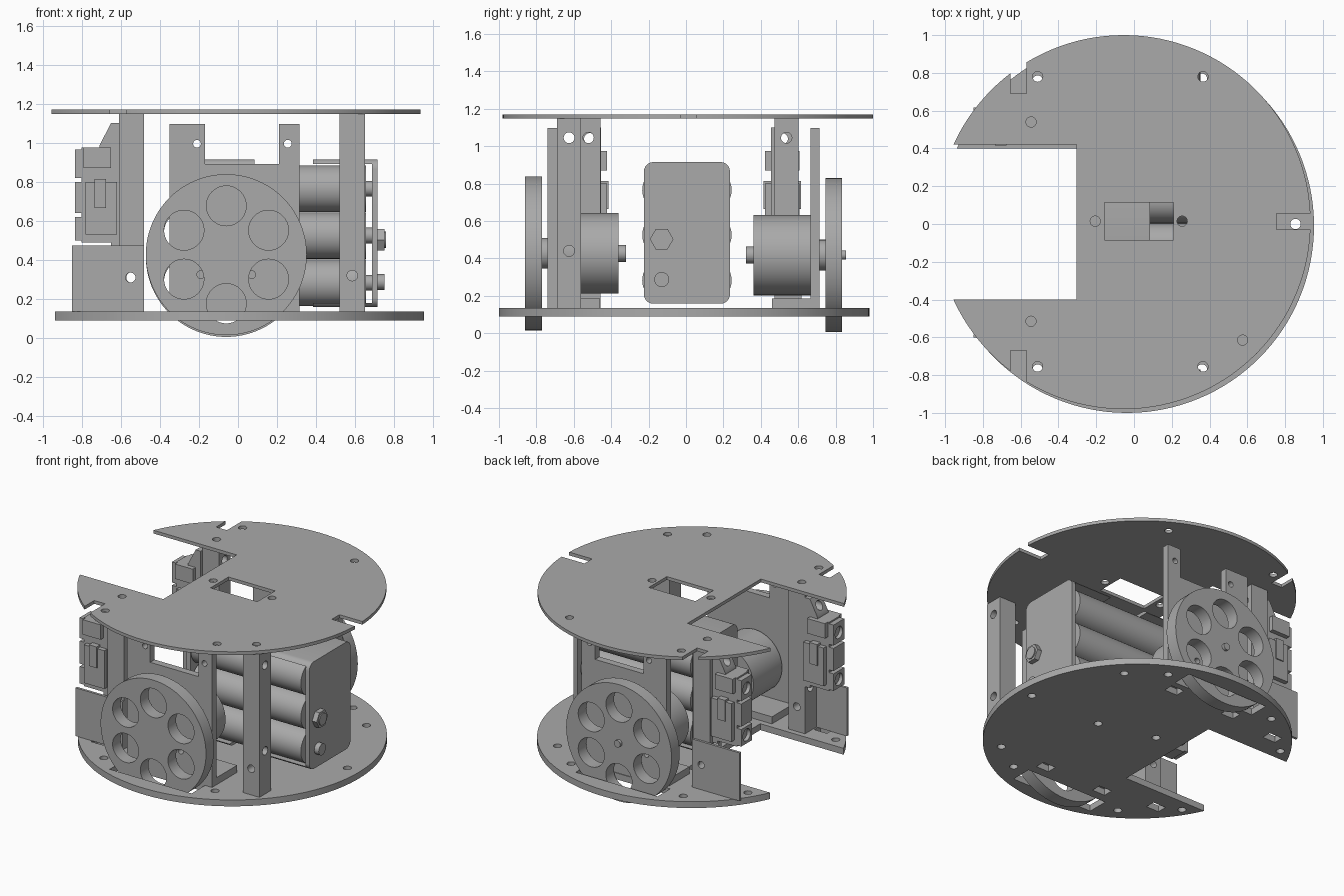
import bpy, bmesh, math
from mathutils import Matrix, Vector

cube = bpy.data.objects.get("Cube")
if cube:
    bpy.data.objects.remove(cube)

grey = bpy.data.materials.new("plain_grey")
grey.use_nodes = True
COL = (0.4, 0.4, 0.4, 1)
grey.diffuse_color = COL
grey.node_tree.nodes["Principled BSDF"].inputs["Base Color"].default_value = COL

ROT = {"x": Matrix.Rotation(math.pi / 2, 4, "Y"),
       "y": Matrix.Rotation(-math.pi / 2, 4, "X"), "z": Matrix()}


def box(bm, x, y, z):
    """Box from (min, max) ranges."""
    c = Vector([(a + b) / 2 for a, b in (x, y, z)])
    s = [b - a for a, b in (x, y, z)]
    bmesh.ops.create_cube(bm, size=1, matrix=Matrix.Translation(c) @ Matrix.Diagonal((*s, 1)))


def cyl(bm, c, axis, r, d, n=24):
    """Cylinder of length d centred on c."""
    bmesh.ops.create_cone(bm, cap_ends=True, segments=n, radius1=r, radius2=r, depth=d,
                          matrix=Matrix.Translation(c) @ ROT[axis])


def prism(bm, pts, y0, y1):
    """Extrude an x-z outline along y."""
    f = bm.faces.new([bm.verts.new((x, y0, z)) for x, z in pts])
    ext = bmesh.ops.extrude_face_region(bm, geom=[f])
    bmesh.ops.translate(bm, vec=(0, y1 - y0, 0),
                        verts=[v for v in ext["geom"] if isinstance(v, bmesh.types.BMVert)])
    bmesh.ops.recalc_face_normals(bm, faces=bm.faces)


def make(name, bm):
    me = bpy.data.meshes.new(name)
    bm.to_mesh(me)
    bm.free()
    me.materials.append(grey)
    ob = bpy.data.objects.new(name, me)
    bpy.context.collection.objects.link(ob)
    return ob


def finish(name, bm, cutter=None):
    """Make the part, cut it if asked, and smooth its round sides."""
    ob = make(name, bm)
    if cutter:
        tool = make(name + "_cutter", cutter)
        tool.hide_render = True
        mod = ob.modifiers.new("cut", "BOOLEAN")
        mod.operation, mod.solver, mod.object = "DIFFERENCE", "EXACT", tool
        mod.use_self = True
        deps = bpy.context.evaluated_depsgraph_get()
        ob.data = bpy.data.meshes.new_from_object(ob.evaluated_get(deps))
        ob.modifiers.clear()
        bpy.data.objects.remove(tool)
    bpy.ops.object.select_all(action="DESELECT")
    ob.select_set(True)
    bpy.context.view_layer.objects.active = ob
    bpy.ops.object.shade_smooth_by_angle(angle=math.radians(30))
    return ob


# Round decks with a square bay on the -x side
def deck(name, cx, cy, z0, z1, holes, slots):
    bm, cut = bmesh.new(), bmesh.new()
    zc, tall = (z0 + z1) / 2, (z0 - 0.05, z1 + 0.05)
    cyl(bm, (cx, cy, zc), "z", 0.99, z1 - z0, 128)
    box(cut, (-1.5, cx - 0.25), (cy - 0.41, cy + 0.41), tall)
    for x, y in holes:
        cyl(cut, (x, y, zc), "z", 0.027, 0.2, 20)
    for xr, yr in slots:
        box(cut, xr, yr, tall)
    finish(name, bm, cut)


deck("top_deck", -0.055, 0.01, 1.147, 1.17,
     [(-0.51, 0.78), (-0.545, 0.54), (0.365, 0.78), (-0.205, 0.015), (0.255, 0.015),
      (-0.545, -0.515), (-0.51, -0.755), (0.365, -0.755), (0.575, -0.615)],
     [((-0.655, -0.57), (0.69, 1.2)), ((-0.655, -0.57), (-1.2, -0.67)),
      ((0.755, 1.2), (-0.03, 0.055)), ((-0.155, 0.21), (-0.085, 0.115))])
bottom_slots = []
for lo, hi in ((-0.89, -0.74), (0.72, 0.86)):
    bottom_slots.append(((-0.38, 0.26), (lo, hi)))
for s in (-1, 1):
    for x in (-0.67, -0.27, 0.2):
        y = s * (0.58 if x < -0.5 else 0.64)
        bottom_slots.append(((x - 0.05, x + 0.05), (y - 0.035, y + 0.035)))
deck("bottom_deck", -0.037, -0.01, 0.09, 0.135,
     [(-0.51, 0.76), (0.36, 0.77), (0.855, 0), (0.36, -0.77), (-0.51, -0.77),
      (0.585, -0.625), (0.585, 0.6), (-0.82, 0.48), (-0.82, -0.5), (-0.1, 0.1), (0.3, 0)],
     bottom_slots)

# Drive units: wheel, spacer, motor, shaft and bracket on each side
WX = -0.06
for side, s, wy, wz, by in (("front", -1, -0.815, 0.427, -0.715), ("rear", 1, 0.79, 0.418, 0.69)):
    bm, cut = bmesh.new(), bmesh.new()
    cyl(bm, (WX, wy, wz), "y", 0.412, 0.09, 96)
    for i in range(6):
        a = math.radians(30 + 60 * i)
        cyl(cut, (WX + 0.25 * math.cos(a), wy, wz + 0.25 * math.sin(a)), "y", 0.102, 0.3, 40)
    finish(side + "_wheel", bm, cut)

    bm = bmesh.new()
    cyl(bm, (WX, (wy + by) / 2, wz), "y", 0.082, abs(wy - by), 32)
    finish(side + "_wheel_spacer", bm)

    bm = bmesh.new()
    cyl(bm, (WX, s * 0.52, wz), "y", 0.215, 0.32, 64)
    finish(side + "_motor", bm)

    bm = bmesh.new()
    cyl(bm, (WX, s * 0.345, wz), "y", 0.045, 0.05)
    if s > 0:
        cyl(bm, (WX, 0.825, wz), "y", 0.025, 0.06)
    finish(side + "_motor_shaft", bm)

    # U-shaped bracket with holes in the ears
    bm, cut = bmesh.new(), bmesh.new()
    prism(bm, [(-0.35, 0.135), (0.315, 0.135), (0.315, 1.097), (0.21, 1.097), (0.21, 0.89),
               (-0.168, 0.89), (-0.168, 1.097), (-0.35, 1.097)], by - 0.025, by + 0.025)
    for x, z in ((-0.21, 0.995), (0.255, 0.995), (-0.19, 0.325), (0.07, 0.325)):
        cyl(cut, (x, by, z), "y", 0.02, 0.2, 16)
    finish(side + "_motor_bracket", bm, cut)
    bm = bmesh.new()
    box(bm, (-0.35, 0.315), sorted((by, s * 0.46)), (0.135, 0.185))
    finish(side + "_bracket_foot", bm)


# Square posts with cross holes
def post(name, x, y, cross):
    bm, cut = bmesh.new(), bmesh.new()
    box(bm, (x - 0.065, x + 0.065), (y - 0.064, y + 0.064), (0.135, 1.147))
    for z in (1.045, 0.44):
        cyl(cut, (x, y, z), "x", 0.029, 0.3)
    cyl(cut, (x, y, cross), "y", 0.027, 0.3)
    finish(name, bm, cut)


post("side_post", 0.585, -0.625, 0.32)

# Bay sides: post, guard plate and distance sensor
for side, s, y in (("front", -1, -0.522), ("rear", 1, 0.537)):
    post(side + "_bay_post", -0.545, y, 0.31)

    bm, cut = bmesh.new(), bmesh.new()
    box(bm, (-0.85, -0.48), sorted((y + s * 0.062, y + s * 0.08)), (0.135, 0.475))
    cyl(cut, (-0.55, y, 0.31), "y", 0.025, 0.4)
    finish(side + "_guard_plate", bm, cut)

    yc = s * 0.515
    bm, cut = bmesh.new(), bmesh.new()
    prism(bm, [(-0.8, 0.49), (-0.65, 0.49), (-0.65, 0.47), (-0.61, 0.47), (-0.61, 1.1),
               (-0.65, 1.1), (-0.71, 0.985), (-0.71, 0.975), (-0.8, 0.975)], yc - 0.06, yc + 0.06)
    cyl(cut, (-0.67, yc, 1.04), "x", 0.03, 0.3)
    finish(side + "_sensor_body", bm, cut)

    bm = bmesh.new()
    box(bm, (-0.78, -0.62), (yc - 0.092, yc + 0.092), (0.53, 0.8))
    box(bm, (-0.735, -0.675), (yc - 0.1, yc + 0.1), (0.665, 0.815))
    box(bm, (-0.79, -0.65), (yc - 0.092, yc + 0.092), (0.87, 0.975))
    finish(side + "_sensor_connector", bm)

    bm, cut = bmesh.new(), bmesh.new()
    for z0, z1 in ((0.5, 0.62), (0.64, 0.8), (0.82, 0.965)):
        box(bm, (-0.835, -0.8), (yc - 0.06, yc + 0.06), (z0, z1))
    for z in (0.56, 0.89):
        cyl(cut, (-0.835, yc, z), "x", 0.042, 0.05)
    finish(side + "_sensor_lenses", bm, cut)

# Battery holder: rounded end plates with lips, two stacks of three cells
Y0, Y1, Z0, Z1 = -0.225, 0.235, 0.158, 0.915
bm, cut = bmesh.new(), bmesh.new()
box(bm, (-0.245, 0.715), (Y0, Y1), (Z0, Z1))
bmesh.ops.bevel(bm, geom=[e for e in bm.edges if abs(e.verts[0].co.x - e.verts[1].co.x) > 0.5],
                offset=0.05, segments=6, profile=0.5, affect="EDGES")
box(cut, (-0.215, 0.685), (-0.5, 0.5), (Z0 + 0.022, Z1 - 0.025))
box(cut, (0.085, 0.385), (-0.5, 0.5), (0, 1))
finish("battery_holder", bm, cut)

bm = bmesh.new()
for y in (-0.115, 0.125):
    for z in (0.283, 0.525, 0.765):
        cyl(bm, (0.225, y, z), "x", 0.119, 0.86, 40)
        cyl(bm, (0.235, y, z), "x", 0.04, 0.92, 20)
finish("battery_cells", bm)

# Fittings on the holder's end
bm = bmesh.new()
cyl(bm, (0.732, -0.13, 0.503), "x", 0.063, 0.036, 6)
cyl(bm, (0.735, -0.13, 0.503), "x", 0.042, 0.044)
cyl(bm, (0.732, -0.13, 0.287), "x", 0.04, 0.036)
finish("holder_fittings", bm)
